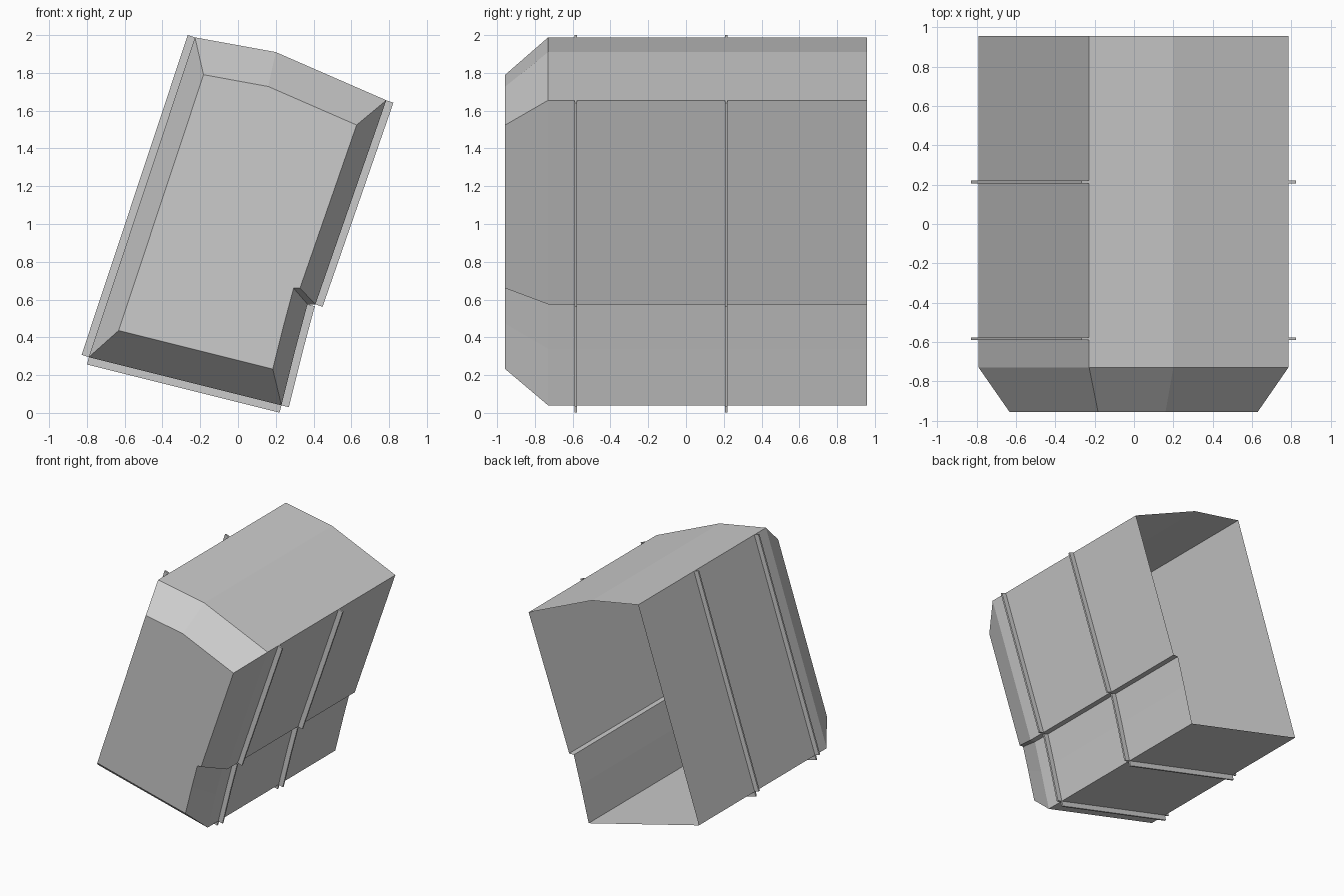
import bpy, bmesh
from mathutils import Vector

if "Cube" in bpy.data.objects:
    bpy.data.objects.remove(bpy.data.objects["Cube"])

# One plain grey for everything
grey = bpy.data.materials.new("plain grey")
grey.diffuse_color = (0.6, 0.6, 0.6, 1)
grey.use_nodes = True
grey.node_tree.nodes["Principled BSDF"].inputs["Base Color"].default_value = grey.diffuse_color

# Cross-section in x, z (clockwise seen from the front, starting top left)
A, B, C = (-0.228, 1.988), (0.2, 1.91), (0.785, 1.655)
D, E, M = (0.41, 0.575), (0.368, 0.575), (0.305, 0.34)
F, G = (0.23, 0.04), (-0.79, 0.295)
PROFILE = [A, B, C, D, E, M, F, G]
Y_FRONT, Y_BEVEL, Y_BACK = -0.957, -0.73, 0.957
BAND_HEIGHT, BAND_WIDTH = 0.04, 0.014


def finish(bm, name, closed):
    bmesh.ops.recalc_face_normals(bm, faces=bm.faces)
    mesh = bpy.data.meshes.new(name)
    bm.to_mesh(mesh)
    bm.free()
    mesh.materials.append(grey)
    obj = bpy.data.objects.new(name, mesh)
    bpy.context.collection.objects.link(obj)
    return obj


# Container shell: thin skin, tapered closed front, open back
bm = bmesh.new()
rings = []
for y, s in ((Y_FRONT, 0.8), (Y_BEVEL, 1), (Y_BACK, 1)):
    rings.append([bm.verts.new((x * s, y, 1 + (z - 1) * s)) for x, z in PROFILE])
bm.faces.new(rings[0])
n = len(PROFILE)
for r0, r1 in zip(rings, rings[1:]):
    for i in range(n):
        j = (i + 1) % n
        bm.faces.new((r0[i], r0[j], r1[j], r1[i]))
finish(bm, "container_shell", False)


# Raised ribs: thin solid strips standing on the outside of a profile run
def rib(name, path, y):
    pts = [Vector(p) for p in path]
    normals = []
    for p, q in zip(pts, pts[1:]):
        d = (q - p).normalized()
        normals.append(Vector((-d.y, d.x)))
    outer = []
    for i, p in enumerate(pts):
        nm = (normals[max(i - 1, 0)] + normals[min(i, len(normals) - 1)]).normalized()
        outer.append(p + nm * BAND_HEIGHT)
    outline = pts + outer[::-1]
    bm = bmesh.new()
    face = bm.faces.new([bm.verts.new((p.x, y - BAND_WIDTH / 2, p.y)) for p in outline])
    ext = bmesh.ops.extrude_face_region(bm, geom=[face], use_keep_orig=True)
    verts = [v for v in ext["geom"] if isinstance(v, bmesh.types.BMVert)]
    bmesh.ops.translate(bm, verts=verts, vec=(0, BAND_WIDTH, 0))
    finish(bm, name, True)


for label, y in (("front", -0.583), ("rear", 0.214)):
    rib(label + "_left_rib", [G, A], y)
    rib(label + "_upper_right_rib", [C, D], y)
    rib(label + "_lower_right_rib", [E, M, F], y)
    rib(label + "_bottom_rib", [F, G], y)
